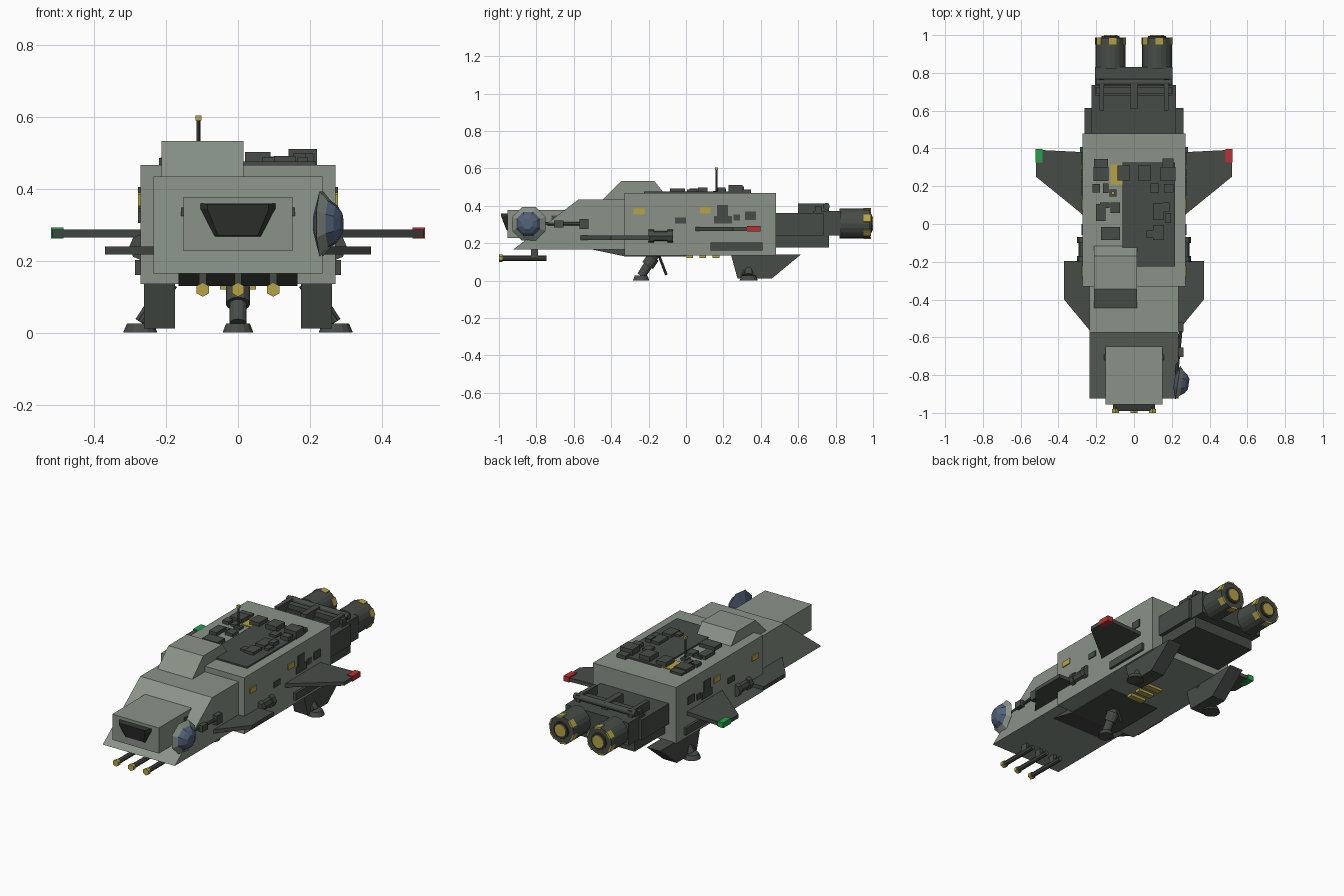
import bpy, bmesh, math
from mathutils import Vector, Matrix


def mat(name, r, g, b):
    m = bpy.data.materials.new(name)
    m.diffuse_color = (r, g, b, 1)
    return m


LIGHT = mat("light_hull", 0.25, 0.29, 0.245)
DARK = mat("dark_grey", 0.063, 0.073, 0.064)
BLACK = mat("glass_black", 0.035, 0.039, 0.035)
YELLOW = mat("yellow", 0.47, 0.37, 0.06)
RED = mat("red", 0.5, 0.03, 0.03)
GREEN = mat("green", 0.018, 0.36, 0.07)
BLUE = mat("blue", 0.085, 0.12, 0.19)


def finish(name, bm, *mats):
    bmesh.ops.recalc_face_normals(bm, faces=bm.faces)
    me = bpy.data.meshes.new(name)
    bm.to_mesh(me)
    bm.free()
    for m in mats:
        me.materials.append(m)
    ob = bpy.data.objects.new(name, me)
    bpy.context.collection.objects.link(ob)
    return ob


def box(name, x0, x1, y0, y1, z0, z1, m):
    bm = bmesh.new()
    bmesh.ops.create_cube(bm, size=1)
    bmesh.ops.scale(bm, vec=(abs(x1 - x0), y1 - y0, z1 - z0), verts=bm.verts)
    bmesh.ops.translate(bm, vec=((x0 + x1) / 2, (y0 + y1) / 2, (z0 + z1) / 2), verts=bm.verts)
    return finish(name, bm, m)


def loft(name, a, b, m):
    """Solid between two matching outlines."""
    bm = bmesh.new()
    va, vb = [bm.verts.new(p) for p in a], [bm.verts.new(p) for p in b]
    bm.faces.new(va)
    bm.faces.new(vb)
    n = len(a)
    for i in range(n):
        j = (i + 1) % n
        bm.faces.new((va[i], va[j], vb[j], vb[i]))
    return finish(name, bm, m)


def side_prism(name, yz, x0, x1, m):
    return loft(name, [(x0, y, z) for y, z in yz], [(x1, y, z) for y, z in yz], m)


def plan_prism(name, xy, z0, z1, m):
    return loft(name, [(x, y, z0) for x, y in xy], [(x, y, z1) for x, y in xy], m)


def rod(name, a, b, r, m, r2=None, n=12):
    a, b = Vector(a), Vector(b)
    bm = bmesh.new()
    rot = (b - a).to_track_quat('Z', 'Y').to_matrix().to_4x4()
    bmesh.ops.create_cone(bm, cap_ends=True, segments=n, radius1=r, radius2=r if r2 is None else r2,
                          depth=(b - a).length, matrix=Matrix.Translation((a + b) / 2) @ rot)
    return finish(name, bm, m)


# Hull
box("main_hull", -0.272, 0.272, -0.33, 0.48, 0.135, 0.467, LIGHT)
side_prism("nose_hull", [(-0.325, 0.165), (-0.925, 0.165), (-0.575, 0.434), (-0.325, 0.434)], -0.235, 0.235, LIGHT)
box("cockpit", -0.152, 0.152, -0.955, -0.55, 0.227, 0.378, LIGHT)
side_prism("roof_cabin", [(-0.45, 0.43), (-0.345, 0.533), (-0.17, 0.533), (-0.115, 0.465), (-0.115, 0.43)],
           -0.213, 0.015, LIGHT)
loft("cockpit_window",
     [(-0.105, -0.954, 0.36), (0.105, -0.954, 0.36), (0.105, -0.954, 0.345), (0.065, -0.954, 0.267),
      (-0.065, -0.954, 0.267), (-0.105, -0.954, 0.345)],
     [(-0.085, -0.99, 0.358), (0.085, -0.99, 0.358), (0.085, -0.988, 0.343), (0.055, -0.96, 0.27),
      (-0.055, -0.96, 0.27), (-0.085, -0.988, 0.343)], BLACK)

# Belly panel and lamps
side_prism("belly_panel", [(-0.5, 0.166), (-0.33, 0.13), (0.0, 0.13), (0.0, 0.166)], -0.165, 0.165, DARK)
for i in range(3):
    y = 0.02 + 0.07 * i
    box("belly_lamp", -0.05, 0.05, y - 0.018, y + 0.018, 0.12, 0.137, YELLOW)

# Nose guns
for x in (-0.098, 0, 0.098):
    rod("gun_barrel", (x, -0.99, 0.12), (x, -0.745, 0.12), 0.014, DARK, n=8)
    rod("gun_tip", (x, -1.0, 0.12), (x, -0.98, 0.12), 0.02, YELLOW, n=6)
    box("gun_strut", x - 0.01, x + 0.01, -0.83, -0.79, 0.125, 0.17, DARK)

# Roof panel and equipment blocks: x, y, width, depth, height
box("roof_panel", -0.06, 0.217, -0.225, 0.325, 0.46, 0.476, DARK)
box("roof_yellow_plate", -0.125, -0.055, 0.21, 0.315, 0.46, 0.473, YELLOW)
blocks = [(-0.175, 0.265, 0.08, 0.075, 0.02), (-0.175, 0.32, 0.075, 0.05, 0.012),
          (-0.2, 0.19, 0.04, 0.045, 0.018), (-0.15, 0.19, 0.03, 0.05, 0.012),
          (-0.175, 0.06, 0.05, 0.09, 0.02), (-0.155, 0.1, 0.05, 0.03, 0.014),
          (-0.1, 0.085, 0.05, 0.055, 0.016), (-0.125, -0.05, 0.1, 0.07, 0.02),
          (-0.055, 0.27, 0.065, 0.08, 0.03), (0.055, 0.27, 0.07, 0.08, 0.035),
          (0.18, 0.265, 0.08, 0.075, 0.043), (0.18, 0.325, 0.06, 0.045, 0.02),
          (0.11, 0.19, 0.045, 0.05, 0.022), (0.185, 0.19, 0.05, 0.045, 0.03),
          (0.13, 0.065, 0.06, 0.09, 0.024), (0.17, 0.09, 0.035, 0.05, 0.03),
          (0.18, 0.03, 0.03, 0.05, 0.02), (0.13, -0.045, 0.06, 0.08, 0.024),
          (0.085, -0.055, 0.035, 0.04, 0.02)]
for x, y, w, d, h in blocks:
    box("roof_block", x - w / 2, x + w / 2, y - d / 2, y + d / 2, 0.46, 0.468 + h, DARK)

# Antenna
box("antenna_base", -0.13, -0.092, 0.145, 0.182, 0.46, 0.48, DARK)
rod("antenna_mast", (-0.11, 0.163, 0.465), (-0.11, 0.163, 0.595), 0.005, DARK, n=8)
box("antenna_tip", -0.118, -0.102, 0.155, 0.171, 0.59, 0.605, YELLOW)

# Rear section
box("rear_upper_block", -0.225, 0.222, 0.47, 0.735, 0.24, 0.36, DARK)
box("rear_lower_block", -0.2, 0.2, 0.47, 0.765, 0.178, 0.25, DARK)
box("engine_mount", -0.207, 0.205, 0.68, 0.83, 0.24, 0.373, DARK)
box("rear_spine", -0.018, 0.018, 0.61, 0.76, 0.35, 0.412, DARK)
rod("rear_pipe", (-0.2, 0.75, 0.397), (0.2, 0.75, 0.397), 0.018, DARK)
box("rear_beam", -0.2, 0.2, 0.69, 0.725, 0.365, 0.4, DARK)
for x in (-0.17, 0.17):
    box("pipe_bracket", x - 0.012, x + 0.012, 0.6, 0.765, 0.35, 0.412, DARK)

# Engines
for x in (-0.124, 0.122):
    rod("engine", (x, 0.82, 0.305), (x, 0.985, 0.305), 0.08, DARK, n=20)
    rod("engine_core_ring", (x, 0.98, 0.305), (x, 0.994, 0.305), 0.048, BLACK, n=12)
    rod("engine_core", (x, 0.98, 0.305), (x, 1.0, 0.305), 0.038, YELLOW, n=10)
    for i in range(6):
        ob = box("engine_marker", -0.02, 0.02, 0.95, 0.988, 0.072, 0.081, YELLOW)
        ob.matrix_world = Matrix.Translation((x, 0, 0.305)) @ Matrix.Rotation(i * math.pi / 3 + 0.15, 4, 'Y')

# Mirrored parts
for s, lamp in ((1, RED), (-1, GREEN)):
    # Wings
    plan_prism("wing", [(s * 0.26, 0.38), (s * 0.518, 0.393), (s * 0.518, 0.25), (s * 0.26, 0.04)], 0.265, 0.287, DARK)
    box("wing_lamp", s * 0.485, s * 0.521, 0.325, 0.397, 0.262, 0.293, lamp)
    plan_prism("front_winglet", [(s * 0.225, -0.195), (s * 0.37, -0.195), (s * 0.37, -0.4), (s * 0.225, -0.575)],
               0.218, 0.24, DARK)
    # Side pods and strips
    rod("side_pod", (s * 0.265, -0.2, 0.238), (s * 0.265, -0.075, 0.238), 0.03, DARK, n=8)
    for y in (-0.2, -0.1):
        rod("pod_collar", (s * 0.265, y, 0.238), (s * 0.265, y + 0.03, 0.238), 0.038, DARK, n=8)
    box("side_strip", s * 0.26, s * 0.286, 0.13, 0.408, 0.16, 0.203, DARK)
    # Side plates: y0, y1, z0, z1
    for y0, y1, z0, z1, m in [(-0.28, -0.22, 0.353, 0.385, YELLOW), (0.075, 0.132, 0.358, 0.39, YELLOW),
                              (-0.058, 0.0, 0.305, 0.337, DARK), (0.165, 0.225, 0.345, 0.405, DARK),
                              (0.15, 0.245, 0.305, 0.345, DARK), (0.315, 0.375, 0.325, 0.37, DARK),
                              (0.255, 0.29, 0.32, 0.353, DARK)]:
        box("side_plate", s * 0.265, s * 0.278, y0, y1, z0, z1, m)
    box("cockpit_hinge", s * 0.15, s * 0.158, -0.72, -0.69, 0.325, 0.348, DARK)
    # Rear keel fins
    side_prism("keel_fin", [(0.24, 0.14), (0.615, 0.14), (0.46, 0.012), (0.275, 0.012)], s * 0.175, s * 0.262, DARK)
    # Rear landing legs
    rod("rear_leg", (s * 0.19, 0.335, 0.14), (s * 0.265, 0.335, 0.025), 0.024, DARK)
    rod("rear_leg_brace", (s * 0.2, 0.31, 0.13), (s * 0.27, 0.31, 0.03), 0.01, DARK, n=8)
    rod("rear_foot", (s * 0.272, 0.335, 0.0), (s * 0.272, 0.335, 0.026), 0.049, DARK, r2=0.038, n=14)

# Front landing leg
rod("front_leg", (0, -0.165, 0.14), (0, -0.24, 0.025), 0.024, DARK)
rod("front_leg_collar", (0, -0.175, 0.125), (0, -0.205, 0.08), 0.034, DARK)
rod("front_leg_brace", (0, -0.145, 0.135), (0, -0.105, 0.03), 0.007, DARK, n=8)
rod("front_foot", (0, -0.24, 0.0), (0, -0.24, 0.026), 0.044, DARK, r2=0.034, n=14)

# Sensor dish: revolved profile of (radius, offset), material per ring
bm = bmesh.new()
profile = [(0.03, -0.02), (0.097, 0.0), (0.07, 0.022), (0.055, 0.042), (0.03, 0.058)]
rings = [[bm.verts.new((h, r * math.cos((i + .5) * math.pi / 4), r * math.sin((i + .5) * math.pi / 4)))
          for i in range(8)] for r, h in profile]
for k in range(len(rings) - 1):
    for i in range(8):
        j = (i + 1) % 8
        f = bm.faces.new((rings[k][i], rings[k][j], rings[k + 1][j], rings[k + 1][i]))
        f.material_index = 1 if k == 1 else 0
bm.faces.new(rings[0])
bm.faces.new(rings[-1])
dish = finish("sensor_dish", bm, BLUE, LIGHT)
dish.matrix_world = Matrix.Translation((0.232, -0.84, 0.303)) @ Matrix.Rotation(-0.15, 4, 'Z')
rod("dish_arm", (0.225, -0.8, 0.303), (0.25, -0.54, 0.303), 0.009, DARK, n=8)
box("dish_arm_joint", 0.232, 0.262, -0.705, -0.655, 0.285, 0.322, DARK)
box("dish_arm_base", 0.228, 0.262, -0.57, -0.52, 0.275, 0.33, DARK)
